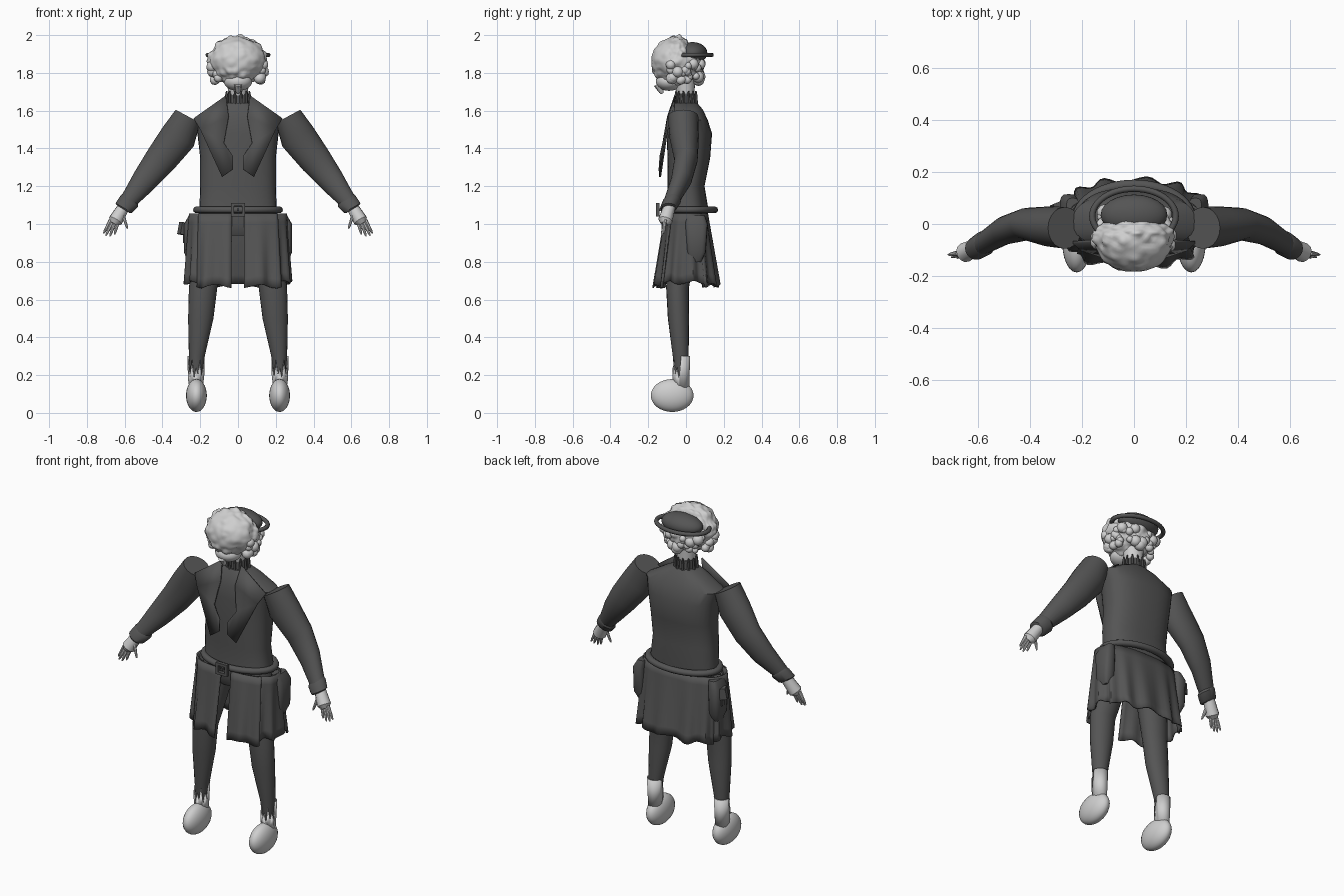
import bpy, bmesh, random
from math import sin, cos, pi, radians
from mathutils import Vector, noise

random.seed(4)
cube = bpy.data.objects.get("Cube")
if cube:
    bpy.data.objects.remove(cube)


def material(name, v):
    m = bpy.data.materials.new(name)
    m.use_nodes = True
    m.diffuse_color = (v, v, v, 1)
    m.node_tree.nodes["Principled BSDF"].inputs["Base Color"].default_value = (v, v, v, 1)
    return m


DARK = material("dark grey cloth", 0.09)
LIGHT = material("light grey", 0.62)


def finish(name, bm, mat, thick=0, angle=40):
    bmesh.ops.recalc_face_normals(bm, faces=bm.faces)
    me = bpy.data.meshes.new(name)
    bm.to_mesh(me)
    bm.free()
    ob = bpy.data.objects.new(name, me)
    bpy.context.collection.objects.link(ob)
    me.materials.append(mat)
    if thick:
        ob.modifiers.new("thickness", "SOLIDIFY").thickness = thick
    bpy.ops.object.select_all(action="DESELECT")
    ob.select_set(True)
    bpy.context.view_layer.objects.active = ob
    bpy.ops.object.shade_smooth_by_angle(angle=radians(angle))
    return ob


def skin(bm, rings, cap=True):
    rows = [[bm.verts.new(p) for p in r] for r in rings]
    n = len(rows[0])
    for a, b in zip(rows, rows[1:]):
        for i in range(n):
            bm.faces.new((a[i], a[(i + 1) % n], b[(i + 1) % n], b[i]))
    if cap:
        bm.faces.new(rows[0])
        bm.faces.new(rows[-1])


def ring(c, u, v, n=20, power=1.0):
    pts = []
    for i in range(n):
        a = 2 * pi * i / n
        f = lambda t: abs(t) ** power * (1 if t > 0 else -1)
        pts.append(Vector(c) + Vector(u) * f(cos(a)) + Vector(v) * f(sin(a)))
    return pts


def loft(name, rows, mat, n=20, power=1.0, angle=40):
    # rows: x, y, z, half width, half depth
    bm = bmesh.new()
    skin(bm, [ring((x, y, z), (rx, 0, 0), (0, ry, 0), n, power) for x, y, z, rx, ry in rows])
    return finish(name, bm, mat, angle=angle)


def tube(bm, a, b, r1, r2, n=8):
    a, b = Vector(a), Vector(b)
    q = (b - a).to_track_quat("Z", "Y")
    u, v = q @ Vector((1, 0, 0)), q @ Vector((0, 1, 0))
    skin(bm, [ring(p, u * r, v * r, n) for p, r in ((a, r1), (a.lerp(b, .8), r2), (b, r2 * .5))])


def ball(name, c, size, mat, tilt=0):
    bm = bmesh.new()
    bmesh.ops.create_uvsphere(bm, u_segments=24, v_segments=16, radius=1)
    ob = finish(name, bm, mat)
    ob.location, ob.scale, ob.rotation_euler = c, size, (0, tilt, 0)
    return ob


def box(name, c, size, mat, rot=(0, 0, 0)):
    bm = bmesh.new()
    bmesh.ops.create_cube(bm, size=1)
    ob = finish(name, bm, mat, angle=30)
    ob.location, ob.scale, ob.rotation_euler = c, size, rot
    b = ob.modifiers.new("soft edges", "BEVEL")
    b.width, b.segments = 0.008, 2
    return ob


def hoop(name, c, rx, ry, r, mat, n=48, flat=1.0):
    bm = bmesh.new()
    rows = []
    for i in range(n + 1):
        a = 2 * pi * i / n
        d = Vector((cos(a), sin(a), 0))
        rows.append(ring(Vector(c) + Vector((rx * d.x, ry * d.y, 0)), d * r, (0, 0, r * flat), 10))
    skin(bm, rows, cap=False)
    bmesh.ops.remove_doubles(bm, verts=bm.verts, dist=1e-5)
    return finish(name, bm, mat)


# Coat body
loft("coat_body", [(0, 0, .94, .16, .07), (0, 0, 1.0, .22, .1), (0, .015, 1.07, .205, .105),
                   (0, 0, 1.2, .2, .098), (0, .015, 1.35, .2, .113), (0, .018, 1.48, .215, .12),
                   (0, .01, 1.55, .235, .105), (0, .005, 1.605, .14, .085), (0, 0, 1.64, .07, .06)],
     DARK, n=32, power=.8)

# Ribbed collar and neck
loft("collar", [(0, 0, 1.6, .06, .052), (0, 0, 1.69, .055, .048)], DARK)
loft("neck", [(0, 0, 1.65, .048, .042), (0, -.01, 1.78, .06, .06)], LIGHT)
bm = bmesh.new()
for i in range(12):
    a = 2 * pi * (i + .5) / 12
    x, y = .062 * cos(a), .054 * sin(a)
    tube(bm, (x * 1.1, y * 1.1, 1.57), (x, y, 1.705), .009, .008, 6)
finish("collar_ribs", bm, DARK)

# Head of curly hair
bm = bmesh.new()
bmesh.ops.create_icosphere(bm, subdivisions=5, radius=1)
for v in bm.verts:
    d = v.co.copy()
    curl = 1 - noise.voronoi(d * 3.2)[0][0] * 2
    soft = .35 if d.y < -.3 and d.z > -.3 else 1
    k = .96 + .085 * curl * soft + .03 * noise.noise(d * 4)
    p = d * k
    narrow = 1 - .25 * max(0, -d.z) - .06 * max(0, d.z)
    back = .6 if d.y > 0 and d.z > .15 else 1
    v.co = (p.x * .165 * narrow, p.y * .145 * back - .045, p.z * .142 + 1.86)
finish("curly_head", bm, LIGHT, angle=60)
bm = bmesh.new()
for i in range(46):
    a = radians(random.uniform(-35, 215))
    z = random.uniform(1.755, 1.85)
    w = .8 + .2 * min(1, (z - 1.74) / .1)
    m = bmesh.ops.create_icosphere(bm, subdivisions=2, radius=random.uniform(.018, .034))
    bmesh.ops.translate(bm, verts=m["verts"], vec=(.145 * w * cos(a), .12 * w * sin(a) - .035, z))
finish("hair_curls", bm, LIGHT, angle=60)
ball("chin", (0, -.09, 1.755), (.075, .07, .05), LIGHT)
bm = bmesh.new()
tube(bm, (0, -.15, 1.74), (0, -.125, 1.69), .022, .013)
finish("chin_tuft", bm, LIGHT)

# Headband and skull cap
ball("skull_cap", (0, .035, 1.905), (.128, .078, .058), DARK)
hoop("headband", (0, .03, 1.895), .16, .105, .012, DARK)

# Belt and buckle
hoop("belt", (0, .018, 1.075), .218, .132, .02, DARK, flat=.9)
for z in (1.048, 1.102):
    box("buckle_bar", (0, -.15, z), (.075, .02, .016), DARK)
for x in (-.03, .03):
    box("buckle_side", (x, -.15, 1.075), (.016, .02, .07), DARK)
box("buckle_pin", (0, -.14, 1.075), (.012, .04, .014), DARK)


def skirt_panel(name, a0, a1, grow=0.0, bottom=.67):
    # Curved cloth sheet with folds that deepen toward the hem
    bm = bmesh.new()
    cols, rows = max(8, int(abs(a1 - a0) / 4)), 8
    grid = []
    for j in range(rows + 1):
        t = j / rows
        line = []
        for i in range(cols + 1):
            a = radians(a0 + (a1 - a0) * i / cols)
            fold = grow + .012 * t * sin(a * 14)
            sx, sy = abs(cos(a)) ** .8, abs(sin(a)) ** .8
            x = (.262 + .018 * t + fold) * sx * (1 if cos(a) > 0 else -1)
            y = (.112 + .055 * t + fold) * sy * (1 if sin(a) > 0 else -1)
            z = 1.055 + (bottom - 1.055 + .01 * sin(a * 9)) * t
            line.append(bm.verts.new((x, y + .005, z)))
        grid.append(line)
    for p, q in zip(grid, grid[1:]):
        for i in range(cols):
            bm.faces.new((p[i], p[i + 1], q[i + 1], q[i]))
    finish(name, bm, DARK, thick=.008)


skirt_panel("skirt_back", 28, 152, bottom=.675)
for side, s in (("left", 1), ("right", -1)):
    mid = 270
    skirt_panel(side + "_skirt_front", mid + s * 4, mid + s * 48, .006)
    skirt_panel(side + "_skirt_side", mid + s * 44, mid + s * 122, -.002, .69)

    # Lapel
    bm = bmesh.new()
    A, C, D, E, F, G, H, I = [bm.verts.new((s * x, y, z)) for x, y, z in (
        (.065, -.062, 1.68), (.235, -.075, 1.56), (.2, -.105, 1.5), (.085, -.142, 1.25),
        (.028, -.145, 1.29), (.028, -.14, 1.36), (.075, -.125, 1.43), (.05, -.1, 1.57))]
    for f in ((A, C, D, I), (I, D, E, H), (H, E, F, G)):
        bm.faces.new(f)
    finish(side + "_lapel", bm, DARK, thick=.01, angle=15)

    # Sleeve: outer x, z, inner x, z, then depth centre and half depth
    def sleeve(name, rows):
        bm = bmesh.new()
        skin(bm, [ring((s * (a + c) / 2, y, (b + d) / 2), (s * (a - c) / 2, 0, (b - d) / 2), (0, r, 0))
                  for a, b, c, d, y, r in rows])
        finish(name, bm, DARK)

    sleeve(side + "_sleeve", [
        (.33, 1.605, .2, 1.535, -.015, .08), (.4, 1.51, .235, 1.41, -.01, .078),
        (.475, 1.395, .345, 1.285, 0, .062), (.545, 1.28, .45, 1.18, -.025, .055),
        (.63, 1.125, .56, 1.08, -.085, .04)])
    sleeve(side + "_cuff", [
        (.61, 1.16, .53, 1.105, -.07, .04), (.622, 1.15, .53, 1.09, -.075, .048),
        (.648, 1.11, .56, 1.06, -.093, .044), (.642, 1.1, .572, 1.057, -.097, .036)])

    # Hand
    bm = bmesh.new()
    tube(bm, (s * .605, -.088, 1.09), (s * .66, -.115, 1.0), .032, .038, 12)
    for x, y, z, bx, bz in ((.712, -.118, .95, .675, 1.02), (.7, -.128, .938, .665, 1.01),
                            (.678, -.13, .935, .652, 1.01), (.653, -.125, .945, .635, 1.015),
                            (.585, -.125, .975, .61, 1.05)):
        tube(bm, (s * bx, -.112, bz), (s * x, y, z), .011, .007, 8)
    finish(side + "_hand", bm, LIGHT)

    # Trouser leg, boot shaft with ragged top, and rounded foot
    loft(side + "_trouser_leg", [
        (s * .22, -.025, .16, .028, .033), (s * .218, -.028, .3, .042, .042),
        (s * .197, -.04, .5, .067, .056), (s * .185, -.045, .66, .075, .06),
        (s * .15, -.025, .85, .09, .075), (s * .12, -.01, 1.02, .1, .085)], DARK)
    bm = bmesh.new()
    low = ring((s * .222, -.025, .13), (s * .036, 0, 0), (0, .042, 0), 24)
    top = ring((s * .222, -.025, .3), (s * .045, 0, 0), (0, .047, 0), 24)
    for i, p in enumerate(top):
        if 13 <= i <= 23:
            p.z = (.28, .2, .24, .18)[i % 4]
    skin(bm, [low, top], cap=False)
    finish(side + "_boot_shaft", bm, LIGHT, thick=.006)
    ball(side + "_foot", (s * .22, -.073, .092), (.055, .113, .087), LIGHT)

    # Hip pouch
    loft(side + "_hip_pouch", [(s * .245, .05, .8, .02, .03), (s * .25, .055, .85, .036, .05),
                               (s * .25, .055, 1.0, .036, .06), (s * .235, .05, 1.045, .025, .05)],
         DARK, n=16, power=.6)

# Grip of the holstered tool
box("holster_grip", (-.29, .06, .975), (.04, .045, .065), DARK, (0, .2, .4))
box("holster_stem", (-.275, .06, .95), (.03, .03, .1), DARK)
